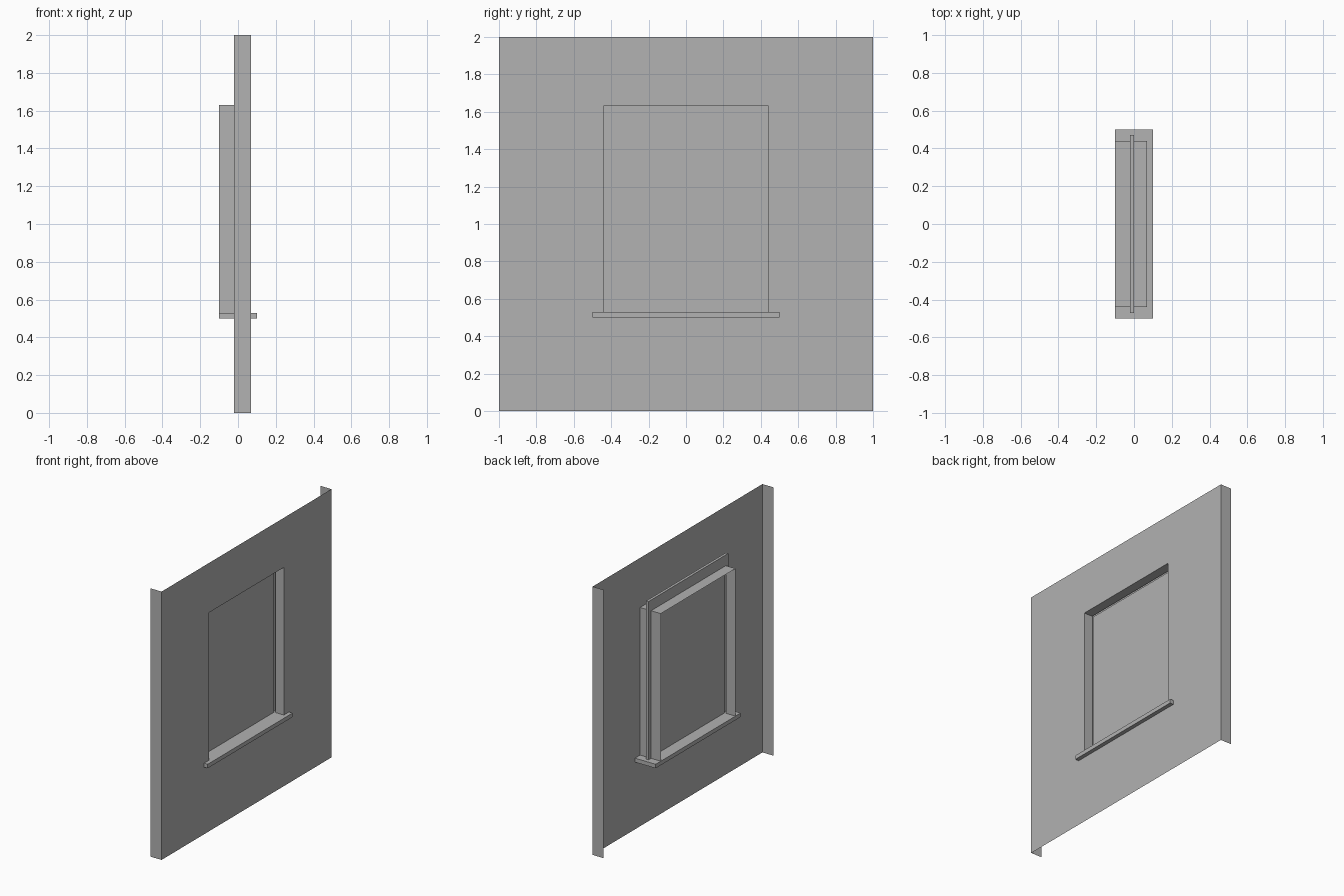
import bpy
import bmesh

cube = bpy.data.objects.get("Cube")
if cube:
    bpy.data.objects.remove(cube, do_unlink=True)

grey = bpy.data.materials.new("plain grey")
grey.use_nodes = True
colour = (0.445, 0.445, 0.445, 1)
grey.diffuse_color = colour
grey.node_tree.nodes["Principled BSDF"].inputs["Base Color"].default_value = colour

# Main dimensions
WALL_X, FLANGE_X, BACK_X = 0.07, -0.02, -0.10
SLOT_FRONT, SLOT_BACK = 0.0, -0.02
OPEN_Y, OPEN_BOTTOM, OPEN_TOP = 0.44, 0.53, 1.63
SLOT_Y, SLOT_TOP = 0.47, 1.71


def finish(name, bm):
    bmesh.ops.remove_doubles(bm, verts=bm.verts, dist=0.0001)
    mesh = bpy.data.meshes.new(name)
    bm.to_mesh(mesh)
    bm.free()
    mesh.materials.append(grey)
    obj = bpy.data.objects.new(name, mesh)
    bpy.context.collection.objects.link(obj)
    return obj


def add_face(bm, points):
    return bm.faces.new([bm.verts.new(p) for p in points])


def outline(x, half, bottom, top):
    """Corners of an upright rectangle, starting at the lower right."""
    return [(x, half, bottom), (x, half, top), (x, -half, top), (x, -half, bottom)]


def bridge(bm, first, second, sides):
    """Join matching sides of two rectangles with quads."""
    for i in range(sides):
        j = (i + 1) % 4
        add_face(bm, (first[i], second[i], second[j], first[j]))


# Wall sheet with the window opening and two return flanges
bm = bmesh.new()
wall_edge = outline(WALL_X, 1, 0, 2)
bridge(bm, outline(WALL_X, OPEN_Y, OPEN_BOTTOM, OPEN_TOP), wall_edge, 4)
for y in (-1, 1):
    add_face(bm, ((WALL_X, y, 0), (WALL_X, y, 2), (FLANGE_X, y, 2), (FLANGE_X, y, 0)))
finish("wall_panel", bm)

# Sheet lining of the opening: sides and head, before and behind the slot
for name, x0, x1 in (("outer_lining", WALL_X, SLOT_FRONT),
                     ("inner_lining", SLOT_BACK, BACK_X)):
    bm = bmesh.new()
    bridge(bm, outline(x0, OPEN_Y, OPEN_BOTTOM, OPEN_TOP),
           outline(x1, OPEN_Y, OPEN_BOTTOM, OPEN_TOP), 3)
    finish(name, bm)

# Channel around the sides and head that holds the pane
bm = bmesh.new()
loops = [outline(x, half, OPEN_BOTTOM, top) for x, half, top in (
    (SLOT_FRONT, OPEN_Y, OPEN_TOP), (SLOT_FRONT, SLOT_Y, SLOT_TOP),
    (SLOT_BACK, SLOT_Y, SLOT_TOP), (SLOT_BACK, OPEN_Y, OPEN_TOP))]
for first, second in zip(loops, loops[1:]):
    bridge(bm, first, second, 3)
finish("pane_channel", bm)

# Pane in the middle of the channel
bm = bmesh.new()
add_face(bm, outline((SLOT_FRONT + SLOT_BACK) / 2, OPEN_Y, OPEN_BOTTOM, OPEN_TOP))
finish("window_pane", bm)

# Sill running through the wall
bm = bmesh.new()
bmesh.ops.create_cube(bm, size=1)
for v in bm.verts:
    v.co = (v.co.x * 0.2, v.co.y, 0.515 + v.co.z * 0.03)
finish("window_sill", bm)
